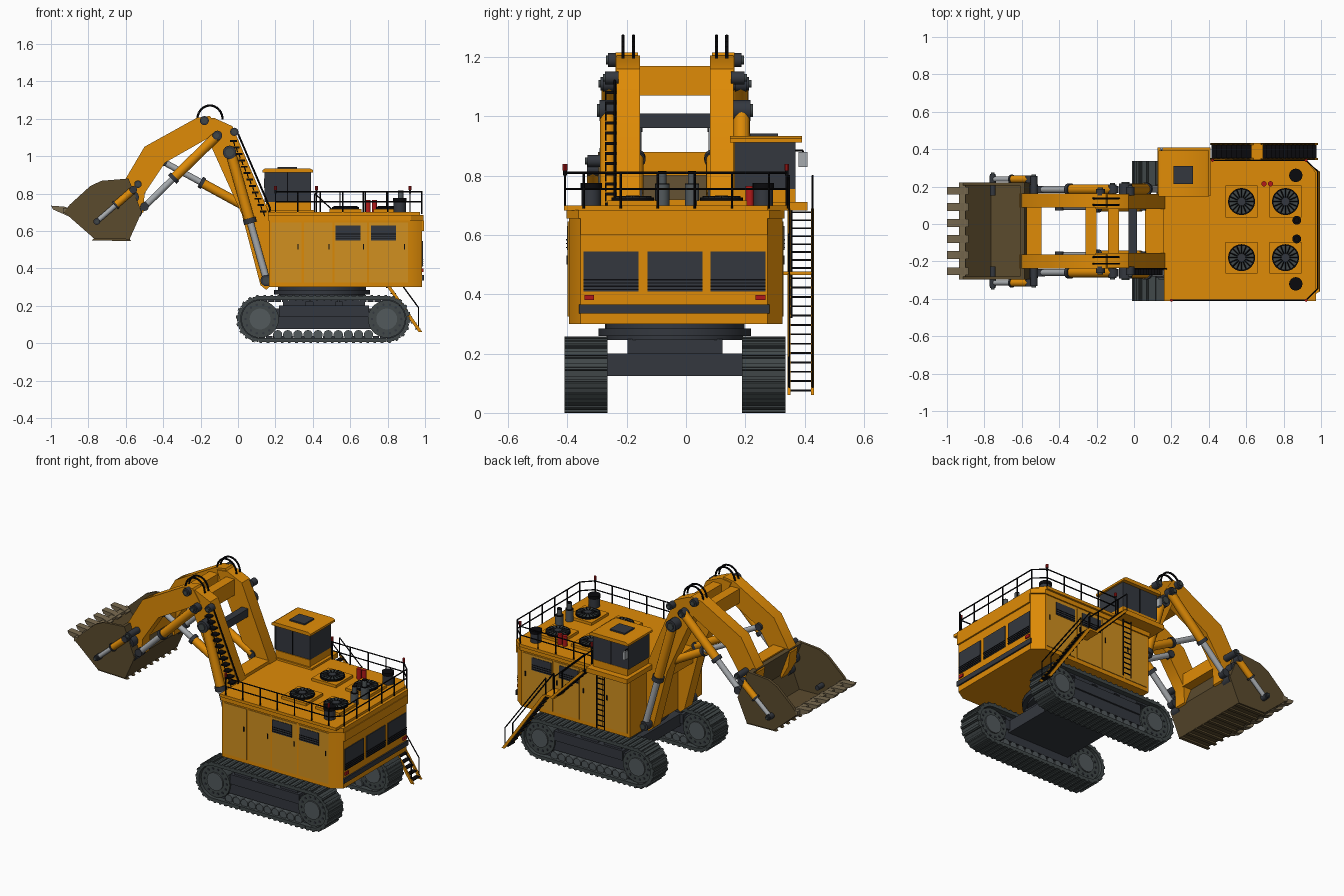
import bpy, bmesh, math
from mathutils import Vector, Matrix

cube = bpy.data.objects.get("Cube")
if cube:
    bpy.data.objects.remove(cube, do_unlink=True)

COLOURS = {
    "orange": (0.74, 0.26, 0.002), "ochre": (0.64, 0.28, 0.014),
    "track_grey": (0.052, 0.064, 0.066), "steel_grey": (0.085, 0.1, 0.107),
    "charcoal": (0.034, 0.039, 0.049), "black": (0.003, 0.003, 0.004),
    "bucket_brown": (0.105, 0.07, 0.027), "tooth_tan": (0.19, 0.145, 0.08),
    "silver": (0.38, 0.4, 0.42), "red": (0.45, 0.01, 0.01)}
MATS = {}
for label, rgb in COLOURS.items():
    m = bpy.data.materials.new(label)
    m.use_nodes = True
    m.diffuse_color = (*rgb, 1)
    m.node_tree.nodes["Principled BSDF"].inputs["Base Color"].default_value = (*rgb, 1)
    MATS[label] = m

C = -0.0375            # centre line of the machine
SIDES = (-1, 1)


class Part:
    """Collects simple solids into one named object."""

    def __init__(self, name, mat):
        self.name, self.mats, self.bm = name, [mat], bmesh.new()

    def paint(self, faces, mat):
        mat = mat or self.mats[0]
        if mat not in self.mats:
            self.mats.append(mat)
        for f in faces:
            f.material_index = self.mats.index(mat)

    def cube(self, matrix, mat=None):
        v = bmesh.ops.create_cube(self.bm, size=1, matrix=matrix)["verts"]
        self.paint({f for q in v for f in q.link_faces}, mat)

    def box(self, x, y, z, mat=None):
        mid = [(a + b) / 2 for a, b in (x, y, z)]
        size = [b - a for a, b in (x, y, z)]
        self.cube(Matrix.Translation(mid) @ Matrix.Diagonal((*size, 1)), mat)

    def rod(self, p, q, r, mat=None, seg=16):
        p, q = Vector(p), Vector(q)
        rot = (q - p).to_track_quat("Z", "Y").to_matrix().to_4x4()
        v = bmesh.ops.create_cone(self.bm, cap_ends=True, segments=seg, radius1=r,
                                  radius2=r, depth=(q - p).length,
                                  matrix=Matrix.Translation((p + q) / 2) @ rot)["verts"]
        self.paint({f for w in v for f in w.link_faces}, mat)

    def wire(self, pts, r=0.004, mat=None):
        for p, q in zip(pts, pts[1:]):
            self.rod(p, q, r, mat, 6)

    def prism(self, pts, a, b, mat=None, axis="y"):
        place = (lambda p, t: (p[0], t, p[1])) if axis == "y" else (lambda p, t: (*p, t))
        lo, hi = [[self.bm.verts.new(place(p, t)) for p in pts] for t in (a, b)]
        n = len(pts)
        faces = [self.bm.faces.new(lo), self.bm.faces.new(hi[::-1])]
        faces += [self.bm.faces.new((lo[i], hi[i], hi[(i + 1) % n], lo[(i + 1) % n])) for i in range(n)]
        self.paint(faces, mat)

    def done(self):
        bmesh.ops.recalc_face_normals(self.bm, faces=self.bm.faces[:])
        me = bpy.data.meshes.new(self.name)
        self.bm.to_mesh(me)
        self.bm.free()
        for label in self.mats:
            me.materials.append(MATS[label])
        me.shade_smooth()
        me.set_sharp_from_angle(angle=math.radians(32))
        bpy.context.collection.objects.link(bpy.data.objects.new(self.name, me))


# Crawler tracks: shoes on a stadium path, wheels, rollers, side frame
XA, XB, ZC, R = 0.118, 0.795, 0.129, 0.112
RUN, ARC = XB - XA, math.pi * R
SHOES = 54
for s, side in zip(SIDES, ("right", "left")):
    yc = C + s * 0.3
    t = Part(side + "_track", "track_grey")
    for i in range(SHOES):
        d = (i + 0.5) * 2 * (RUN + ARC) / SHOES
        half, d = divmod(d, RUN + ARC)
        if d < RUN:
            x, z, a = XA + d, ZC + R, 0
        else:
            a = (d - RUN) / R
            x, z = XB + R * math.sin(a), ZC + R * math.cos(a)
        if half:
            x, z, a = XA + XB - x, 2 * ZC - z, a + math.pi
        m = Matrix.Translation((x, yc, z)) @ Matrix.Rotation(a, 4, "Y")
        t.cube(m @ Matrix.Diagonal((0.038, 0.146, 0.02, 1)))
        t.cube(m @ Matrix.Translation((0.006, 0, 0.009)) @ Matrix.Diagonal((0.014, 0.146, 0.015, 1)))
        t.cube(m @ Matrix.Translation((0, 0, -0.014)) @ Matrix.Diagonal((0.034, 0.08, 0.016, 1)), "charcoal")
    t.done()
    u = Part(side + "_track_frame", "charcoal")
    u.box((XA, XB), (yc - 0.045, yc + 0.045), (0.075, 0.185))
    u.box((0.22, 0.7), (yc - 0.055, yc + 0.055), (0.14, 0.2))
    for i in range(3):
        u.box((0.24 + i * 0.16, 0.36 + i * 0.16), (yc - 0.04, yc + 0.04), (0.2, 0.228))
    for x in (XA, XB):
        u.rod((x, yc - 0.055, ZC), (x, yc + 0.055, ZC), 0.1, "track_grey", 28)
        u.rod((x, yc - 0.063, ZC), (x, yc + 0.063, ZC), 0.056, "steel_grey", 24)
        for k in range(14):
            a = k * math.tau / 14
            px, pz = x + 0.078 * math.cos(a), ZC + 0.078 * math.sin(a)
            u.rod((px, yc - 0.06, pz), (px, yc + 0.06, pz), 0.007, "charcoal", 6)
    for i in range(10):
        x = 0.212 + i * 0.054
        u.rod((x, yc - 0.058, 0.045), (x, yc + 0.058, 0.045), 0.025, "steel_grey", 14)
    u.done()

# Centre frame and slewing ring
f = Part("centre_frame", "charcoal")
f.box((0.24, 0.67), (C - 0.26, C + 0.26), (0.125, 0.2))
f.box((0.28, 0.63), (C - 0.16, C + 0.16), (0.2, 0.25))
f.rod((0.45, C, 0.245), (0.45, C, 0.262), 0.23, None, 40)
f.rod((0.45, C, 0.26), (0.45, C, 0.285), 0.257, None, 48)
f.rod((0.45, C, 0.28), (0.45, C, 0.305), 0.235, None, 40)
f.done()

# Machine house with side doors, vents and rear grilles
h = Part("house", "orange")
outline = [(0.165, -0.395), (0.92, -0.395), (0.985, -0.355), (0.985, 0.275), (0.92, 0.325), (0.165, 0.325)]
h.prism(outline, 0.3, 0.67, axis="z")
h.prism([(x + (0.006 if x > 0.5 else -0.004), C + (y - C) * 1.022) for x, y in outline], 0.655, 0.685, axis="z")
h.box((0.982, 0.995), (-0.355, 0.275), (0.6, 0.655))
for wall, out in ((-0.395, -1), (0.325, 1)):
    def plate(x, z, depth, mat):
        h.box(x, sorted((wall, wall + out * depth)), z, mat)
    for x0, x1 in ((0.18, 0.34), (0.352, 0.505), (0.515, 0.69), (0.7, 0.91)):
        plate((x0, x1), (0.325, 0.645), 0.004, "ochre")
        plate((x1 - 0.022, x1 - 0.016), (0.5, 0.53), 0.008, "black")
    for x0 in (0.52, 0.71):
        plate((x0, x0 + 0.135), (0.55, 0.63), 0.007, "charcoal")
        for k in range(3):
            plate((x0, x0 + 0.135), (0.556 + k * 0.013, 0.56 + k * 0.013), 0.009, "black")
for y in (-0.345, -0.13, 0.083):
    h.box((0.985, 0.99), (y, y + 0.185), (0.41, 0.545), "charcoal")
    for k in range(4):
        h.box((0.985, 0.993), (y, y + 0.185), (0.414 + k * 0.011, 0.418 + k * 0.011), "black")
h.box((0.985, 0.994), (-0.36, 0.282), (0.335, 0.365), "charcoal")
for y in (-0.343, 0.235):
    h.box((0.985, 0.993), (y, y + 0.033), (0.38, 0.398), "red")
h.done()

# Deck, cooling fans, exhausts, extinguishers
d = Part("deck", "orange")
d.prism([(0.16, -0.412), (0.972, -0.412), (0.972, 0.275), (0.92, 0.345), (0.16, 0.345)], 0.682, 0.7, axis="z")
d.box((0.125, 0.41), (0.15, 0.41), (0.682, 0.712))
d.done()
fans = Part("deck_fans", "orange")
for x in (0.575, 0.81):
    for y in (0.12, -0.18):
        fans.box((x - 0.085, x + 0.085), (y - 0.085, y + 0.085), (0.7, 0.717))
        for r, top, mat in ((0.072, 0.727, "black"), (0.064, 0.729, "track_grey"), (0.022, 0.733, "charcoal")):
            fans.rod((x, y, 0.715), (x, y, top), r, mat, 32)
        for k in range(16):
            a = k * math.tau / 16
            tip = (x + 0.064 * math.cos(a), y + 0.064 * math.sin(a), 0.729)
            fans.rod((x, y, 0.729), tip, 0.003, "black", 4)
fans.done()
e = Part("exhausts", "steel_grey")
for y in (0.02, -0.08):
    e.rod((0.87, y, 0.7), (0.87, y, 0.77), 0.024)
    e.rod((0.87, y, 0.77), (0.87, y, 0.774), 0.024, "black")
    e.rod((0.87, y, 0.77), (0.87, y, 0.81), 0.014)
    e.rod((0.87, y, 0.81), (0.87, y, 0.815), 0.014, "black")
for y in (0.26, -0.32):
    e.rod((0.865, y, 0.7), (0.865, y, 0.755), 0.033, "charcoal")
    e.rod((0.865, y, 0.755), (0.865, y, 0.775), 0.036, "black")
for x in (0.695, 0.73):
    e.rod((x, 0.215, 0.7), (x, 0.215, 0.765), 0.014, "red")
e.done()

# Operator cab
c = Part("cab", "orange")
c.box((0.15, 0.39), (0.16, 0.37), (0.7, 0.755))
c.box((0.145, 0.387), (0.165, 0.368), (0.755, 0.918), "charcoal")
for x in (0.145, 0.265, 0.387):
    c.box((x - 0.003, x + 0.003), (0.163, 0.37), (0.755, 0.918), "black" if x == 0.265 else "charcoal")
c.prism([(0.13, 0.912), (0.402, 0.912), (0.402, 0.925), (0.385, 0.934), (0.145, 0.934), (0.13, 0.925)], 0.148, 0.392)
c.box((0.21, 0.315), (0.215, 0.31), (0.93, 0.943), "charcoal")
c.box((0.14, 0.155), (0.38, 0.41), (0.83, 0.88), "silver")
c.wire([(0.147, 0.36, 0.885), (0.147, 0.395, 0.885), (0.147, 0.395, 0.83)], 0.003, "black")
c.done()

# Deck railings with warning lamps
g = Part("railings", "black")
Z = 0.7
run = [(0.2, -0.408), (0.92, -0.408), (0.983, -0.345), (0.983, 0.28), (0.92, 0.34), (0.42, 0.34)]
for level in (0.11, 0.055):
    g.wire([(x, y, Z + level) for x, y in run])
for p, q in zip(run, run[1:]):
    p, q = Vector(p), Vector(q)
    n = max(1, round((q - p).length / 0.12))
    for i in range(n + 1):
        w = p.lerp(q, i / n)
        g.wire([(w.x, w.y, Z - 0.01), (w.x, w.y, Z + 0.11)])
for x, y in (run[0], run[1], run[4], run[5]):
    g.rod((x, y, 0.8), (x, y, 0.82), 0.006)
    g.rod((x, y, 0.818), (x, y, 0.84), 0.008, "red", 10)
g.done()

# Access stairs, landing and fixed ladder
st = Part("access_stairs", "black")
Y0, Y1 = 0.343, 0.432
for (xa, za), (xb, zb), n in (((0.965, 0.06), (0.68, 0.47), 13), ((0.62, 0.475), (0.41, 0.69), 8)):
    for y in (Y0, Y1 - 0.01):
        st.prism([(xa, za), (xa + 0.02, za), (xb + 0.02, zb), (xb - 0.002, zb)], y, y + 0.01, "orange")
    for i in range(n):
        k = (i + 0.5) / n
        x, z = xa + (xb - xa) * k, za + (zb - za) * k
        st.box((x - 0.008, x + 0.021), (Y0 + 0.01, Y1 - 0.01), (z - 0.003, z + 0.003))
    for y in (Y0 + 0.005, Y1 - 0.005):
        st.wire([(xa, y, za + 0.01), (xa, y, za + 0.13), (xb, y, zb + 0.11), (xb, y, zb)], 0.0035)
st.box((0.62, 0.69), (0.325, Y1), (0.465, 0.477), "orange")
for x in (0.32, 0.375):
    st.wire([(x, 0.355, 0.32), (x, 0.355, 0.69)])
for i in range(11):
    z = 0.34 + i * 0.033
    st.wire([(0.32, 0.355, z), (0.375, 0.355, z)])
st.done()

# Boom: twin beams, cross members, step ladder
boom_shape = [(-0.205, 1.195), (-0.13, 1.205), (-0.03, 1.16), (0.165, 0.7), (0.18, 0.31),
              (0.15, 0.285), (0.12, 0.31), (0.02, 0.69), (-0.165, 1.1)]
b = Part("boom", "orange")
for s in SIDES:
    b.prism(boom_shape, C + s * 0.118, C + s * 0.197)
b.box((-0.14, -0.08), (C - 0.12, C + 0.12), (1.07, 1.17))
b.box((-0.03, 0.015), (C - 0.12, C + 0.12), (0.96, 1.01), "charcoal")
b.box((0.06, 0.16), (C - 0.12, C + 0.12), (0.62, 0.72))
b.done()
l = Part("boom_steps", "black")
l.wire([(-0.02, -0.24, 1.13), (0.0, -0.24, 1.12), (0.172, -0.24, 0.72), (0.168, -0.24, 0.7)], 0.005)
for i in range(12):
    x, z = -0.012 + 0.0145 * i, 1.08 - 0.0342 * i
    l.box((x - 0.03, x + 0.006), (-0.273, -0.234), (z - 0.005, z + 0.005))
    l.wire([(x - 0.012, -0.27, z), (x - 0.005, -0.27, z - 0.025)], 0.003)
l.done()

# Stick: twin bent arms with cross members
stick_shape = [(-0.15, 1.215), (-0.22, 1.205), (-0.5, 1.05), (-0.612, 0.86), (-0.6, 0.77), (-0.55, 0.68),
               (-0.505, 0.7), (-0.5, 0.8), (-0.39, 0.965), (-0.17, 1.09), (-0.1, 1.14)]
k = Part("stick", "orange")
for s in SIDES:
    k.prism(stick_shape, C + s * 0.125, C + s * 0.201)
k.box((-0.26, -0.2), (C - 0.13, C + 0.13), (1.08, 1.17))
k.box((-0.575, -0.495), (C - 0.13, C + 0.13), (0.8, 0.88))
k.done()

# Hydraulic cylinders and hinge pins on both sides
cy = Part("hydraulic_cylinders", "orange")


def ram(p, q, off, split, r):
    for s in SIDES:
        a, z = Vector((p[0], C + s * off, p[1])), Vector((q[0], C + s * off, q[1]))
        m = a.lerp(z, split)
        cy.rod(a, m, r)
        cy.rod(a.lerp(z, split - 0.04), m, r * 1.25, "charcoal")
        cy.rod(m, z, r * 0.68, "silver")
        for w, e in ((a, r), (z, r * 0.9)):
            cy.rod(w - Vector((0, 0.02, 0)), w + Vector((0, 0.02, 0)), e, "charcoal")


ram((-0.04, 1.02), (0.155, 0.33), 0.225, 0.55, 0.028)
ram((0.04, 0.73), (-0.4, 0.97), 0.13, 0.55, 0.025)
ram((-0.11, 1.11), (-0.5, 0.73), 0.222, 0.62, 0.026)
ram((-0.56, 0.82), (-0.755, 0.65), 0.277, 0.5, 0.02)
cy.done()
pins = Part("hinge_pins", "charcoal")
for x, z, r, off in ((-0.18, 1.19, 0.024, 0.225), (-0.02, 1.13, 0.022, 0.235), (-0.115, 1.11, 0.022, 0.25),
                     (-0.045, 1.02, 0.036, 0.255), (-0.565, 0.78, 0.035, 0.25), (-0.54, 0.7, 0.028, 0.25),
                     (-0.535, 0.85, 0.02, 0.295), (-0.755, 0.65, 0.015, 0.305), (0.15, 0.335, 0.03, 0.25)):
    for s in SIDES:
        pins.rod((x, C + s * 0.19, z), (x, C + s * off, z), r, None, 18)
        pins.rod((x, C + s * off, z), (x, C + s * (off + 0.008), z), r * 0.6, "track_grey", 12)
pins.done()

# Hoses arching over the boom head
ho = Part("hoses", "black")
for s in SIDES:
    for off in (0.14, 0.175):
        arc = [math.pi * i / 12 for i in range(13)]
        ho.wire([(-0.15 - 0.068 * math.cos(a), C + s * off, 1.195 + 0.076 * math.sin(a)) for a in arc], 0.006)
ho.done()

# Bucket: shell, side plates, floor ribs and teeth
bk = Part("bucket", "bucket_brown")
shell = [(-0.93, 0.7), (-0.77, 0.56), (-0.58, 0.555), (-0.515, 0.7), (-0.585, 0.88),
         (-0.61, 0.875), (-0.545, 0.7), (-0.595, 0.58), (-0.765, 0.583), (-0.915, 0.72)]
bk.prism(shell, C - 0.255, C + 0.255)
cheek = shell[:5] + [(-0.73, 0.868), (-0.79, 0.84), (-0.9, 0.74)]
for s in SIDES:
    bk.prism(cheek, C + s * 0.243, C + s * 0.26)
for i in range(9):
    y = C - 0.24 + i * 0.06
    bk.prism([(-0.77, 0.562), (-0.58, 0.557), (-0.57, 0.545), (-0.78, 0.55)], y - 0.01, y + 0.01)
bk.box((-0.935, -0.9), (C - 0.26, C + 0.26), (0.695, 0.722), "tooth_tan")
for i in range(6):
    y = C - 0.215 + i * 0.086
    bk.prism([(-1, 0.735), (-0.99, 0.715), (-0.91, 0.68), (-0.885, 0.715), (-0.93, 0.73)], y - 0.021, y + 0.021, "tooth_tan")
bk.done()
